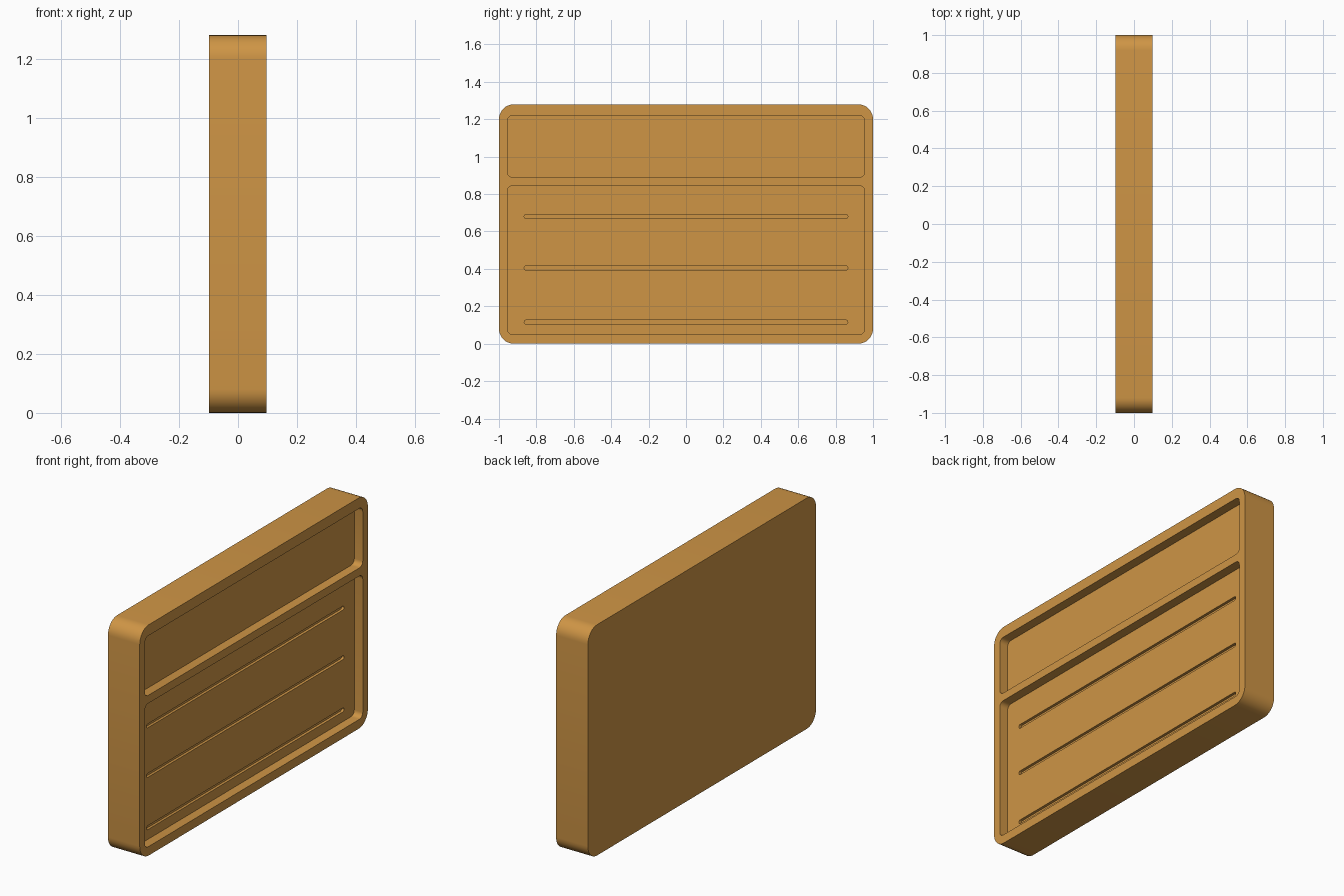
import bpy, bmesh, math

if "Cube" in bpy.data.objects:
    bpy.data.objects.remove(bpy.data.objects["Cube"])

X_BACK, X_FRONT, X_FLOOR, X_GROOVE = -0.098, 0.097, 0.045, 0.03


def rounded_slab(name, half_y, z0, z1, x0, x1, radius, steps=6):
    """Rounded rectangle in the YZ plane, extruded along X."""
    bm = bmesh.new()
    verts = []
    corners = [(half_y - radius, z1 - radius, 0), (-half_y + radius, z1 - radius, 90),
               (-half_y + radius, z0 + radius, 180), (half_y - radius, z0 + radius, 270)]
    for cy, cz, start in corners:
        for i in range(steps + 1):
            a = math.radians(start + 90 * i / steps)
            verts.append(bm.verts.new((x0, cy + radius * math.cos(a), cz + radius * math.sin(a))))
    face = bm.faces.new(verts)
    ext = bmesh.ops.extrude_face_region(bm, geom=[face])
    moved = [g for g in ext["geom"] if isinstance(g, bmesh.types.BMVert)]
    bmesh.ops.translate(bm, verts=moved, vec=(x1 - x0, 0, 0))
    bmesh.ops.remove_doubles(bm, verts=bm.verts, dist=1e-5)
    bmesh.ops.recalc_face_normals(bm, faces=bm.faces)
    mesh = bpy.data.meshes.new(name)
    bm.to_mesh(mesh)
    bm.free()
    obj = bpy.data.objects.new(name, mesh)
    bpy.context.collection.objects.link(obj)
    return obj


def cut(target, cutter):
    mod = target.modifiers.new("cut", 'BOOLEAN')
    mod.operation = 'DIFFERENCE'
    mod.solver = 'EXACT'
    mod.object = cutter
    cutter.hide_render = True
    bpy.context.view_layer.objects.active = target
    bpy.ops.object.modifier_apply(modifier=mod.name)
    bpy.data.objects.remove(cutter)


# Main slab with rounded corners
body = rounded_slab("panel_body", 1.0, 0.0, 1.28, X_BACK, X_FRONT, 0.08, 8)

# Two recessed panels on the +x face
for z0, z1 in ((0.05, 0.845), (0.89, 1.22)):
    cut(body, rounded_slab("recess_cutter", 0.955, z0, z1, X_FLOOR, 0.2, 0.028))

# Three long thin grooves in the lower panel
for z in (0.115, 0.405, 0.68):
    cut(body, rounded_slab("groove_cutter", 0.865, z - 0.011, z + 0.011,
                           X_GROOVE, X_FLOOR + 0.02, 0.01, 4))

# Colour and smooth shading
mat = bpy.data.materials.new("orange")
mat.diffuse_color = (0.62, 0.30, 0.06, 1)
mat.use_nodes = True
mat.node_tree.nodes["Principled BSDF"].inputs["Base Color"].default_value = mat.diffuse_color
body.data.materials.clear()
body.data.materials.append(mat)
bpy.ops.object.select_all(action='DESELECT')
body.select_set(True)
bpy.context.view_layer.objects.active = body
bpy.ops.object.shade_smooth_by_angle(angle=math.radians(35))
